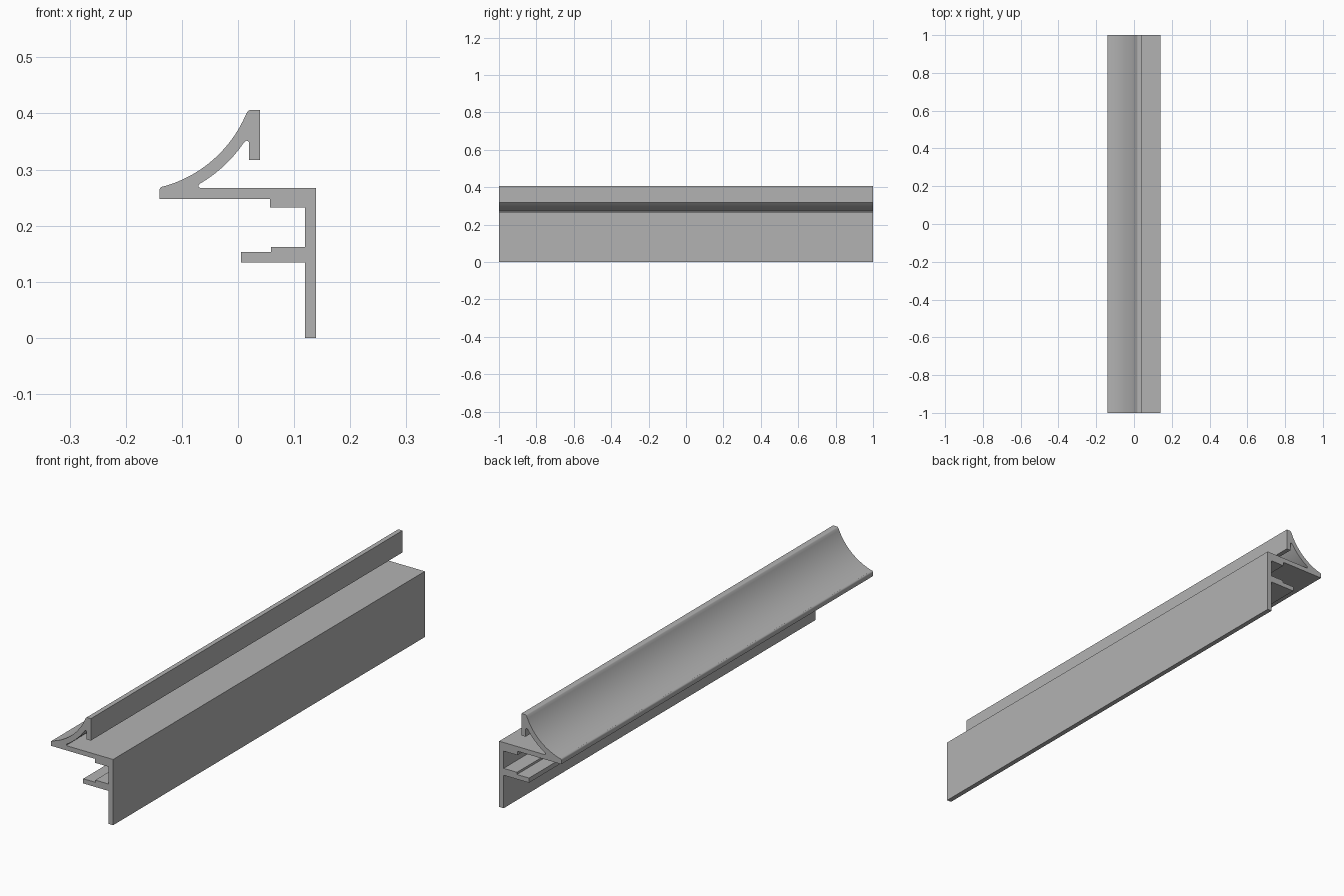
import bpy, bmesh
from math import radians, cos, sin
from mathutils import Vector

old = bpy.data.objects.get("Cube")
if old:
    bpy.data.objects.remove(old, do_unlink=True)

HALF_LENGTH = 1.0
COVE_CENTRE = (-0.192, 0.486)


def arc(centre, radius, start, end, steps):
    """Points along an arc, angles in degrees."""
    points = []
    for i in range(steps + 1):
        a = radians(start + (end - start) * i / steps)
        points.append((centre[0] + radius * cos(a), centre[1] + radius * sin(a)))
    return points


# Cross-section in x and z, traced around the whole extrusion
profile = []
# Upright wall and its top corner
profile += [(0.119, 0), (0.139, 0), (0.139, 0.267)]
# Shelf top, running into the narrow groove under the cove
profile += [(-0.067, 0.267), (-0.070, 0.269), (-0.070, 0.273)]
# Underside of the cove
profile += arc(COVE_CENTRE, 0.245, -59.5, -34.5, 16)
# Rounded groove behind the hanging lip, then the lip
profile += arc((0.0155, 0.347), 0.0045, 110, 0, 5)
profile += [(0.020, 0.317), (0.039, 0.317), (0.039, 0.406)]
# Rounded top edge, outer face of the cove and rounded nose
profile += arc((0.0225, 0.399), 0.007, 90, 158, 5)
profile += arc(COVE_CENTRE, 0.224, -22.5, -75, 28)
profile += arc((-0.133, 0.263), 0.007, 105, 180, 5)
# Shelf underside with its step
profile += [(-0.140, 0.248), (0.057, 0.248), (0.057, 0.232), (0.119, 0.232)]
# Lower stepped flange
profile += [(0.119, 0.162), (0.059, 0.162), (0.059, 0.153),
            (0.005, 0.153), (0.005, 0.134), (0.119, 0.134)]

# Extrude the cross-section along y
bm = bmesh.new()
cap = bm.faces.new([bm.verts.new((x, -HALF_LENGTH, z)) for x, z in profile])
result = bmesh.ops.extrude_face_region(bm, geom=[cap], use_keep_orig=True)
moved = [v for v in result["geom"] if isinstance(v, bmesh.types.BMVert)]
bmesh.ops.translate(bm, verts=moved, vec=Vector((0, 2 * HALF_LENGTH, 0)))
bmesh.ops.recalc_face_normals(bm, faces=bm.faces)
mesh = bpy.data.meshes.new("trim_profile")
bm.to_mesh(mesh)
bm.free()

# Plain grey material
grey = bpy.data.materials.new("grey")
grey.use_nodes = True
colour = (0.45, 0.45, 0.45, 1)
grey.diffuse_color = colour
grey.node_tree.nodes["Principled BSDF"].inputs["Base Color"].default_value = colour
mesh.materials.append(grey)

trim = bpy.data.objects.new("trim_profile", mesh)
bpy.context.collection.objects.link(trim)
bpy.ops.object.select_all(action="DESELECT")
trim.select_set(True)
bpy.context.view_layer.objects.active = trim
bpy.ops.object.shade_smooth_by_angle(angle=radians(30))
